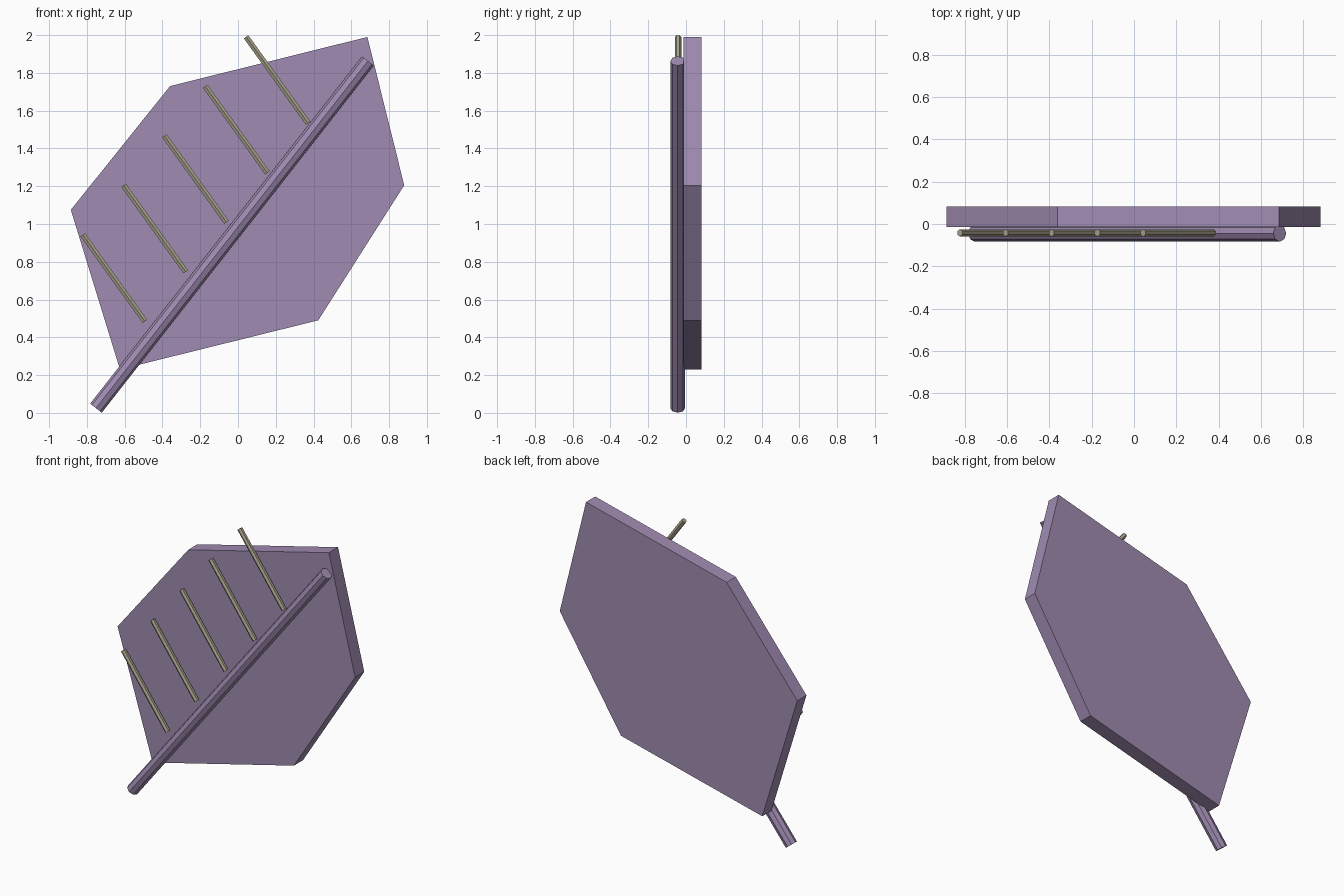
import bpy, bmesh, math
from mathutils import Vector

if "Cube" in bpy.data.objects:
    bpy.data.objects.remove(bpy.data.objects["Cube"])


def material(name, color):
    m = bpy.data.materials.new(name)
    m.diffuse_color = (*color, 1)
    m.use_nodes = True
    m.node_tree.nodes["Principled BSDF"].inputs["Base Color"].default_value = m.diffuse_color
    return m


def prism(name, ring, offset, mat):
    """Sweep a planar ring of points along an offset into a closed solid."""
    bm = bmesh.new()
    face = bm.faces.new([bm.verts.new(p) for p in ring])
    extruded = bmesh.ops.extrude_face_region(bm, geom=[face], use_keep_orig=True)
    top = [v for v in extruded["geom"] if isinstance(v, bmesh.types.BMVert)]
    bmesh.ops.translate(bm, verts=top, vec=offset)
    bmesh.ops.recalc_face_normals(bm, faces=bm.faces)
    mesh = bpy.data.meshes.new(name)
    bm.to_mesh(mesh)
    bm.free()
    mesh.materials.append(mat)
    obj = bpy.data.objects.new(name, mesh)
    bpy.context.collection.objects.link(obj)


def rod(name, start, end, radius, sides, mat):
    """Faceted rod lying in the xz plane, with one corner facing the front."""
    axis = Vector(end) - Vector(start)
    front = Vector((0, -1, 0))
    across = axis.normalized().cross(front)
    ring = []
    for i in range(sides):
        a = math.tau * i / sides
        ring.append(Vector(start) + radius * (math.cos(a) * front + math.sin(a) * across))
    prism(name, ring, axis, mat)


purple = material("purple", (0.35, 0.26, 0.44))
tan = material("tan", (0.40, 0.37, 0.27))

# Six-sided leaf plate
outline = [(0.685, 1.99), (0.88, 1.205), (0.425, 0.49),
           (-0.625, 0.23), (-0.885, 1.075), (-0.36, 1.73)]
prism("leaf_plate", [Vector((x, -0.014, z)) for x, z in outline],
      Vector((0, 0.097, 0)), purple)

# Central stem
rod("stem", (-0.752, -0.044, 0.025), (0.688, -0.044, 1.863), 0.039, 8, purple)

# Row of evenly spaced veins
for i in range(5):
    dx, dz = 0.2162 * i, 0.262 * i
    rod(f"vein_{i + 1}", (-0.493 + dx, -0.042, 0.485 + dz),
        (-0.822 + dx, -0.042, 0.943 + dz), 0.017, 6, tan)
